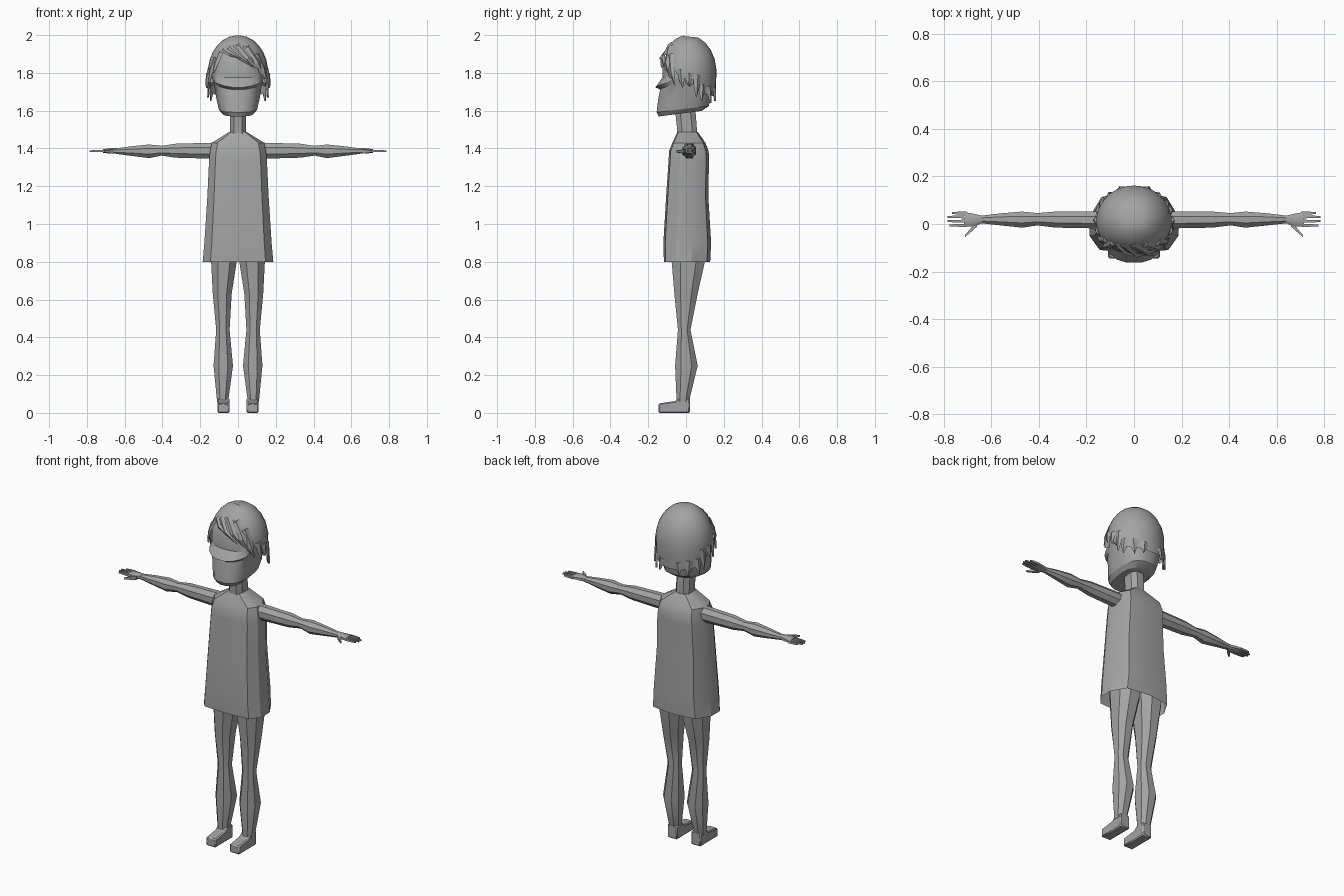
import bpy, bmesh, math
from mathutils import Vector

if "Cube" in bpy.data.objects:
    bpy.data.objects.remove(bpy.data.objects["Cube"])

grey = bpy.data.materials.new("grey clay")
grey.diffuse_color = (0.37, 0.37, 0.37, 1)
grey.use_nodes = True
grey.node_tree.nodes["Principled BSDF"].inputs["Base Color"].default_value = grey.diffuse_color


def finish(name, bm, angle=30):
    bmesh.ops.recalc_face_normals(bm, faces=bm.faces)
    me = bpy.data.meshes.new(name)
    bm.to_mesh(me)
    bm.free()
    ob = bpy.data.objects.new(name, me)
    bpy.context.collection.objects.link(ob)
    me.materials.append(grey)
    bpy.ops.object.select_all(action='DESELECT')
    ob.select_set(True)
    bpy.context.view_layer.objects.active = ob
    bpy.ops.object.shade_smooth_by_angle(angle=math.radians(angle))
    return ob


def loft(bm, rings, cap_start=True, cap_end=True):
    """Skin a list of closed rings with equal point counts."""
    vr = [[bm.verts.new(p) for p in r] for r in rings]
    n = len(vr[0])
    for a, b in zip(vr, vr[1:]):
        for i in range(n):
            j = (i + 1) % n
            bm.faces.new((a[i], a[j], b[j], b[i]))
    if cap_start:
        bm.faces.new(vr[0])
    if cap_end:
        bm.faces.new(vr[-1])


def oval(n, a0, a1, b0, b1, power=2.0):
    """Superellipse points filling the box a0..a1 by b0..b1."""
    pts = []
    for i in range(n):
        t = 2 * math.pi * (i + 0.5) / n
        c, s = math.cos(t), math.sin(t)
        u = math.copysign(abs(c) ** (2 / power), c)
        v = math.copysign(abs(s) ** (2 / power), s)
        pts.append(((a0 + a1) / 2 + u * (a1 - a0) / 2, (b0 + b1) / 2 + v * (b1 - b0) / 2))
    return pts


# Shirt: faceted tunic, open at the hem
half = [(0, -1), (0.78, -0.92), (1, -0.45), (1, 0.2), (0.74, 0.86), (0, 1)]
section = half + [(-x, y) for x, y in half[-2:0:-1]]
bm = bmesh.new()
rings = []
for z, w, f, b in [(0.80, 0.187, -0.117, 0.128), (0.90, 0.178, -0.12, 0.133), (1.15, 0.162, -0.105, 0.118),
                   (1.34, 0.153, -0.092, 0.122), (1.385, 0.148, -0.09, 0.12), (1.43, 0.138, -0.072, 0.103),
                   (1.488, 0.045, -0.045, 0.062)]:
    rings.append([(x * w, (f + b) / 2 + y * (b - f) / 2, z) for x, y in section])
loft(bm, rings, cap_start=False)
finish("shirt", bm)

# Neck
bm = bmesh.new()
loft(bm, [[(x, y, z) for x, y in oval(8, -0.046, 0.046, f, b, 2.6)]
          for z, f, b in [(1.46, -0.05, 0.062), (1.52, -0.052, 0.06), (1.64, -0.066, 0.05)]])
finish("neck", bm)

# Head: jaw, ledge across the cheeks and nose, brow and skull
bm = bmesh.new()
rings = []
for z, w, f, b, sag, tilt in [
        (1.588, 0.080, -0.145, 0.085, 0, 0.13), (1.61, 0.102, -0.157, 0.122, 0, 0.12),
        (1.665, 0.116, -0.148, 0.132, 0, 0), (1.71, 0.128, -0.138, 0.138, 0.03, 0),
        (1.722, 0.132, -0.164, 0.14, 0.032, 0), (1.775, 0.138, -0.126, 0.143, 0, 0),
        (1.85, 0.138, -0.124, 0.14, 0, 0), (1.92, 0.105, -0.094, 0.105, 0, 0),
        (1.96, 0.06, -0.05, 0.06, 0, 0)]:
    rings.append([(x, y, z + sag * (x / w) ** 2 + tilt * y) for x, y in oval(20, -w, w, f, b, 2.5)])
loft(bm, rings)
finish("head", bm)

# Ears
bm = bmesh.new()
for s in (-1, 1):
    loft(bm, [[(s * x, y, z) for y, z in oval(6, 0.02 - r, 0.02 + r, 1.765 - 1.5 * r, 1.765 + 1.5 * r)]
              for x, r in [(0.125, 0.018), (0.145, 0.026), (0.152, 0.016)]])
finish("ears", bm)


# Hair cap: a dome whose lower edge follows the hairline
def scalp(az, z, off=0.0):
    k = math.sqrt(max(0, 1 - ((z - 1.8) / 0.2) ** 2)) if z > 1.8 else 1 - (1.8 - z) * 0.35
    return Vector(((0.16 * k + off) * math.sin(az), 0.012 - (0.15 * k + off) * math.cos(az), z))


hairline = [(0, 1.95), (0.5, 1.935), (0.85, 1.87), (1.1, 1.80), (1.4, 1.77), (1.88, 1.765), (2.0, 1.69), (3.2, 1.67)]


def hem(az):
    az = abs(az)
    for (a, za), (b, zb) in zip(hairline, hairline[1:]):
        if az <= b:
            return za + (zb - za) * (az - a) / (b - a)
    return hairline[-1][1]


bm = bmesh.new()
N, ROWS = 32, 7
rings = []
for r in range(1, ROWS + 1):
    row = []
    for i in range(N):
        az = -math.pi + 2 * math.pi * i / N
        t = r / ROWS
        row.append(scalp(az, 2.0 - (2.0 - hem(az)) * t ** 1.7))
    rings.append(row)
loft(bm, rings, cap_end=False)
finish("hair_cap", bm, 40)

# Hair locks: pointed strands lying on the dome
bm = bmesh.new()


def lock(a0, z0, a1, z1, width, lift=0.008):
    along = Vector((0.16 * (a1 - a0), z1 - z0)).normalized()
    da, dz = -along.y / 0.16, along.x
    rings = []
    for t, w in [(0, 1), (0.5, 0.8), (1, 0.06)]:
        a, z, w = a0 + (a1 - a0) * t, z0 + (z1 - z0) * t, w * width / 2
        out = 0.002 + lift * t
        rings.append([scalp(a - da * w, z - dz * w, out), scalp(a, z, out + 0.007),
                      scalp(a + da * w, z + dz * w, out), scalp(a, z, out - 0.004)])
    loft(bm, rings)


for args in [(-0.65, 1.925, 0.1, 1.875, 0.03), (-0.4, 1.94, 0.5, 1.83, 0.035), (0.0, 1.95, 0.75, 1.81, 0.045),
             (0.45, 1.94, 0.95, 1.77, 0.055), (0.8, 1.90, 1.1, 1.74, 0.05),
             (-0.75, 1.91, -0.85, 1.80, 0.045), (-0.95, 1.88, -1.12, 1.75, 0.05)]:
    lock(*args)
for s in (-1, 1):
    for a0, z0, a1, z1 in [(1.3, 1.82, 1.38, 1.72), (1.6, 1.80, 1.58, 1.73), (1.9, 1.79, 1.85, 1.67),
                           (2.1, 1.74, 2.05, 1.65), (2.4, 1.73, 2.45, 1.64), (2.8, 1.72, 2.75, 1.65)]:
        lock(s * a0, z0, s * a1, z1, 0.045)
finish("hair_locks", bm)

# Arms, tapering from sleeve through elbow to wrist
arm = [(0.13, -0.022, 0.056, 1.342, 1.434), (0.33, -0.018, 0.055, 1.348, 1.428), (0.405, -0.008, 0.048, 1.36, 1.416),
       (0.47, -0.018, 0.055, 1.346, 1.424), (0.56, -0.008, 0.047, 1.358, 1.414), (0.645, 0.002, 0.036, 1.37, 1.402)]
palm = [(0.64, 0.002, 0.036, 1.372, 1.402), (0.675, -0.012, 0.045, 1.372, 1.402), (0.715, -0.014, 0.052, 1.376, 1.397)]
fingers = [(0.046, 0.765), (0.030, 0.785), (0.012, 0.785), (-0.006, 0.775)]
for s, side in ((-1, "right"), (1, "left")):
    bm = bmesh.new()
    loft(bm, [[(s * x, y, z) for y, z in oval(8, a, b, c, d)] for x, a, b, c, d in arm])
    finish(side + "_arm", bm)

    # Hand with four fingers and a thumb
    bm = bmesh.new()
    loft(bm, [[(s * x, y, z) for y, z in oval(8, a, b, c, d, 2.6)] for x, a, b, c, d in palm])
    for y0, tip in fingers:
        loft(bm, [[(s * x, y, z) for y, z in oval(4, y0 - r, y0 + r, 1.386 - r, 1.386 + r, 4)]
                  for x, r in [(0.705, 0.0075), (0.745, 0.0065), (tip, 0.0045)]])
    loft(bm, [[(s * x, y, z) for y, z in oval(4, yc - r, yc + r, 1.384 - r, 1.384 + r, 4)]
              for x, yc, r in [(0.66, 0.0, 0.013), (0.685, -0.025, 0.010), (0.71, -0.05, 0.005)]])
    finish(side + "_hand", bm)

    # Leg: thigh, knee, calf, ankle
    bm = bmesh.new()
    leg = [(0.06, 0.05, 0.113, -0.052, 0.018), (0.25, 0.023, 0.133, -0.062, 0.066), (0.44, 0.042, 0.118, -0.045, 0.026),
           (0.63, 0.030, 0.137, -0.066, 0.066), (0.80, 0.002, 0.147, -0.082, 0.106), (0.86, -0.002, 0.15, -0.085, 0.11)]
    loft(bm, [[(s * x, y, z) for x, y in oval(8, a, b, c, d, 2.3)] for z, a, b, c, d in leg])
    finish(side + "_leg", bm)

    # Foot: wedge with a low toe
    bm = bmesh.new()
    side_profile = [(-0.145, 0), (-0.145, 0.05), (-0.055, 0.063), (-0.035, 0.08), (0.02, 0.08), (0.02, 0)]
    loft(bm, [[(s * x, y, z) for y, z in side_profile] for x in (0.046, 0.109)])
    foot = finish(side + "_foot", bm)
    bevel = foot.modifiers.new("soft edges", 'BEVEL')
    bevel.width = 0.006
    bevel.segments = 1
